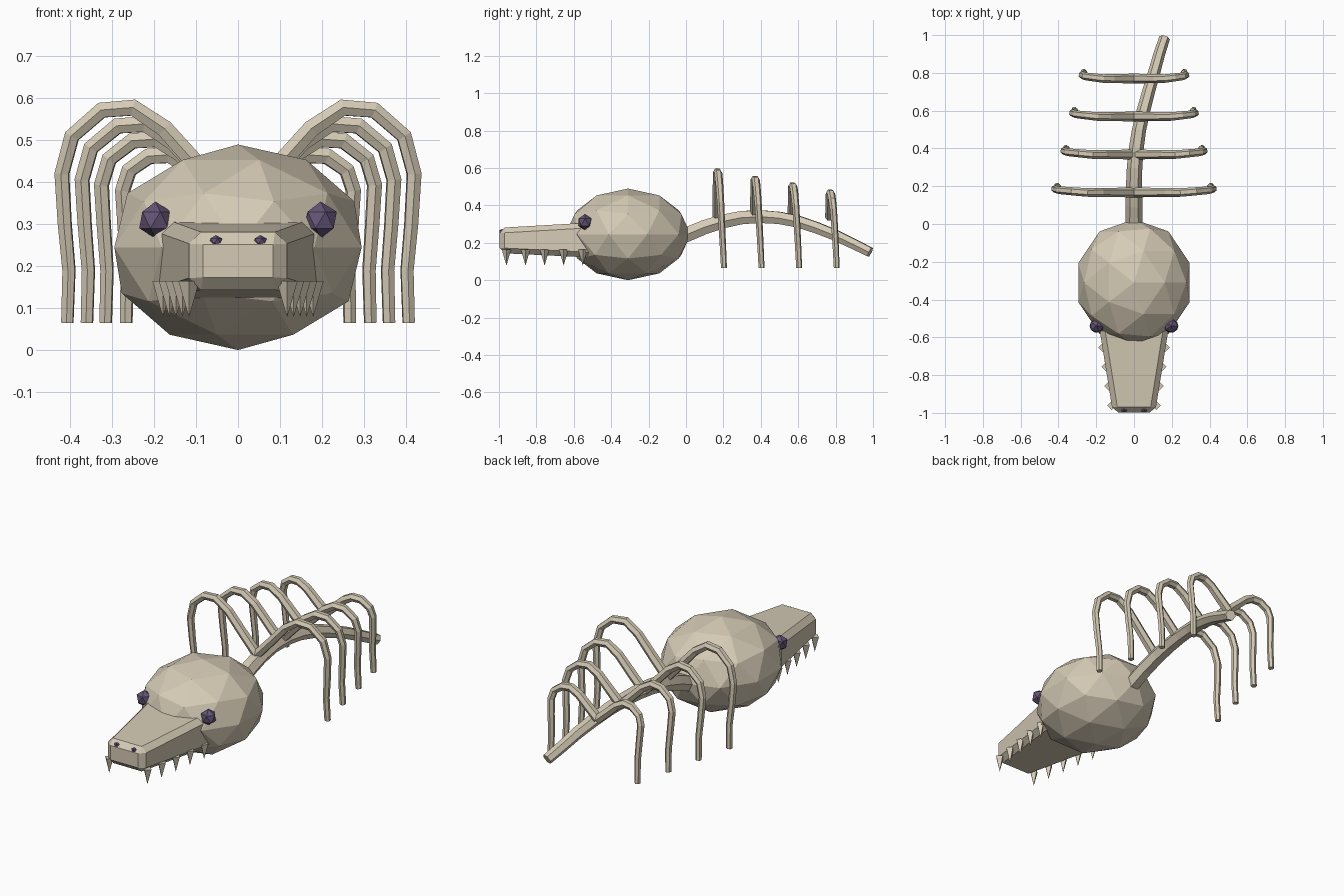
import bpy, bmesh
from mathutils import Matrix, Vector

if "Cube" in bpy.data.objects:
    bpy.data.objects.remove(bpy.data.objects["Cube"])


def material(name, rgb):
    m = bpy.data.materials.new(name)
    m.diffuse_color = (*rgb, 1)
    m.use_nodes = True
    m.node_tree.nodes["Principled BSDF"].inputs["Base Color"].default_value = m.diffuse_color
    return m


BONE = material("bone", (0.66, 0.59, 0.46))
PURPLE = material("dark purple", (0.13, 0.09, 0.18))


def add_mesh(name, bm, mat):
    bmesh.ops.recalc_face_normals(bm, faces=bm.faces)
    me = bpy.data.meshes.new(name)
    bm.to_mesh(me)
    bm.free()
    me.materials.append(mat)
    ob = bpy.data.objects.new(name, me)
    bpy.context.collection.objects.link(ob)
    return ob


def ball(name, centre, radii, level, mat):
    bm = bmesh.new()
    bmesh.ops.create_icosphere(bm, subdivisions=level, radius=1)
    bmesh.ops.scale(bm, vec=radii, verts=bm.verts)
    bmesh.ops.translate(bm, vec=centre, verts=bm.verts)
    return add_mesh(name, bm, mat)


def tube(name, points, r0, r1, mat):
    """Six-sided tapered tube along a path."""
    cu = bpy.data.curves.new(name, 'CURVE')
    cu.dimensions = '3D'
    cu.bevel_depth = 1.0
    cu.bevel_resolution = 1
    cu.use_fill_caps = True
    sp = cu.splines.new('POLY')
    sp.points.add(len(points) - 1)
    sp.use_smooth = False
    for i, p in enumerate(points):
        sp.points[i].co = (*p, 1)
        sp.points[i].radius = r0 + (r1 - r0) * i / (len(points) - 1)
    cu.materials.append(mat)
    ob = bpy.data.objects.new(name, cu)
    bpy.context.collection.objects.link(ob)
    bpy.ops.object.select_all(action='DESELECT')
    ob.select_set(True)
    bpy.context.view_layer.objects.active = ob
    bpy.ops.object.convert(target='MESH')
    return ob


# Skull
ball("skull", (0, -0.31, 0.245), (0.31, 0.335, 0.245), 2, BONE)

# Snout: tapered block with chamfered edges
bm = bmesh.new()
bmesh.ops.create_cube(bm, size=2)
for v in bm.verts:
    front = v.co.y < 0
    top = v.co.z > 0
    v.co.x *= 0.112 if front else 0.195
    v.co.z = (0.28 if top else 0.145) if front else (0.31 if top else 0.12)
    v.co.y = -0.997 if front else -0.48
bmesh.ops.bevel(bm, geom=bm.edges[:], offset=0.028, segments=1,
                affect='EDGES', profile=0.5)
add_mesh("snout", bm, BONE)

# Eyes, nostrils and teeth on both sides
for side, label in ((-1, "left"), (1, "right")):
    ball("eye_" + label, (side * 0.197, -0.54, 0.31), (0.043, 0.04, 0.044), 1, PURPLE)
    ball("nostril_" + label, (side * 0.053, -0.985, 0.26), (0.017, 0.015, 0.014), 1, PURPLE)
    bm = bmesh.new()
    for i in range(5):
        at = Vector((side * (0.117 + 0.0155 * i), -0.96 + 0.102 * i, 0.121))
        bmesh.ops.create_cone(bm, cap_ends=True, segments=4, radius1=0, radius2=0.025,
                              depth=0.086, matrix=Matrix.Translation(at))
    bmesh.ops.remove_doubles(bm, verts=bm.verts, dist=0.0001)
    add_mesh("teeth_" + label, bm, BONE)

# Spine curving back and to one side
tube("spine", [(0, -0.03, 0.23), (0, 0.1, 0.284), (0, 0.2, 0.315), (0.003, 0.3, 0.335),
               (0.012, 0.4, 0.34), (0.027, 0.5, 0.333), (0.05, 0.6, 0.313),
               (0.077, 0.7, 0.28), (0.106, 0.8, 0.24), (0.134, 0.9, 0.192),
               (0.162, 0.985, 0.15)], 0.046, 0.029, BONE)

# Ribs: arch up from the spine, then hang down, shrinking toward the tail
PROFILE = [(0, 0.335), (0.09, 0.433), (0.175, 0.528), (0.25, 0.578), (0.325, 0.572),
           (0.396, 0.51), (0.42, 0.42), (0.413, 0.30), (0.403, 0.19), (0.407, 0.065)]
SIZES = [(1.0, 1.0), (0.885, 0.84), (0.775, 0.69), (0.655, 0.535)]
for n, (sx, sz) in enumerate(SIZES):
    y = 0.167 + 0.201 * n
    for side, label in ((-1, "left"), (1, "right")):
        path = []
        for i, (x, z) in enumerate(PROFILE):
            zz = 0.335 + (z - 0.335) * sz if z > 0.335 else z
            lean = 0.036 * max(0, i - 3) / 6
            path.append((side * x * sx, y + lean, zz))
        tube(f"rib_{n + 1}_{label}", path, 0.026, 0.016, BONE)
